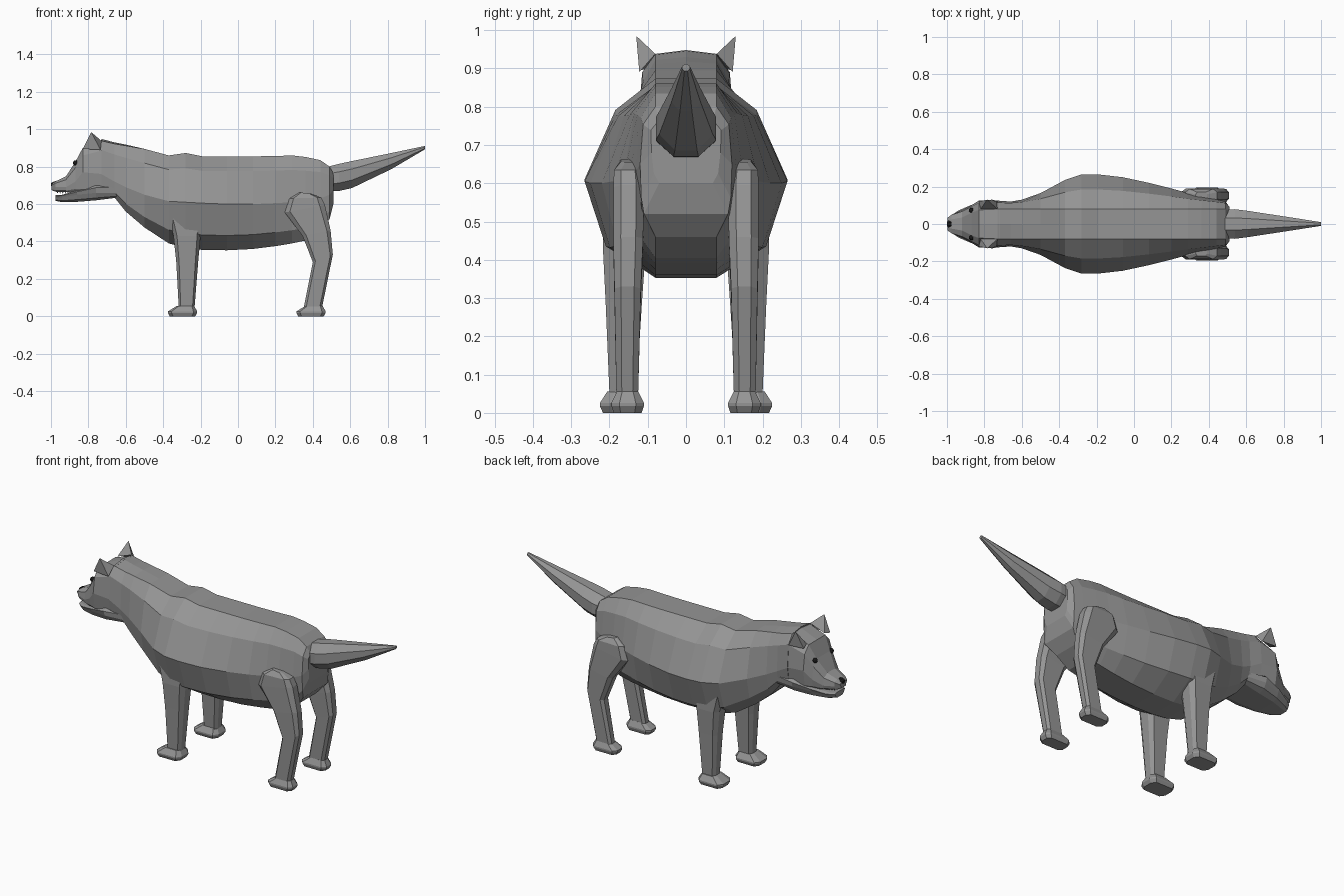
import bpy, bmesh
from math import cos, sin, pi
from mathutils import Vector


def mat(name, c):
    m = bpy.data.materials.new(name)
    m.diffuse_color = (*c, 1)
    return m


black = mat("black", (0.01, 0.01, 0.01))
fur = mat("dark grey fur", (0.3, 0.3, 0.3))


def loft(name, rings, material=fur):
    """Skin a list of equal-length point rings and cap both ends."""
    bm = bmesh.new()
    vs = [[bm.verts.new(p) for p in r] for r in rings]
    n = len(vs[0])
    for a, b in zip(vs, vs[1:]):
        for i in range(n):
            j = (i + 1) % n
            bm.faces.new((a[i], a[j], b[j], b[i]))
    bm.faces.new(vs[0])
    bm.faces.new(vs[-1])
    bmesh.ops.recalc_face_normals(bm, faces=bm.faces)
    me = bpy.data.meshes.new(name)
    bm.to_mesh(me)
    bm.free()
    ob = bpy.data.objects.new(name, me)
    bpy.context.collection.objects.link(ob)
    me.materials.append(material)
    return ob


def body_ring(x, top, bot, mid, w, wt=0.08, wb=0.08, ridge=0.0):
    """Cross-section with flat back and belly, widest at mid height."""
    half = [(wt, top - ridge), ((wt + w) / 2 + 0.012, mid + 0.69 * (top - mid)), (w, mid),
            (wb + 0.7 * (w - wb), mid - 0.68 * (mid - bot)), (wb, bot)]
    return [(x, 0, top)] + [(x, y, z) for y, z in half] + [(x, -y, z) for y, z in reversed(half)]


def oval_x(x, z0, z1, w, n=8):
    return [(x, w * cos(2 * pi * (i + .5) / n) / cos(pi / n),
             (z0 + z1) / 2 + (z1 - z0) / 2 * sin(2 * pi * (i + .5) / n) / cos(pi / n)) for i in range(n)]


def leg_ring(s, x0, x1, y0, y1, za, zb):
    """Chamfered box section; za/zb are the heights at front and back."""
    c = 0.25 * (y1 - y0)
    d = 0.13 * (x1 - x0)
    pts = [(x0, y0 + c), (x0, y1 - c), (x0 + d, y1), (x1 - d, y1),
           (x1, y1 - c), (x1, y0 + c), (x1 - d, y0), (x0 + d, y0)]
    return [(x, s * y, za + (zb - za) * (x - x0) / (x1 - x0)) for x, y in pts]


# Body and neck
loft("body", [body_ring(*r) for r in [
    (-0.73, 0.948, 0.63, 0.76, 0.125, 0.08, 0.08, 0.01), (-0.66, 0.93, 0.635, 0.72, 0.12, 0.08, 0.08, 0.008),
    (-0.60, 0.918, 0.56, 0.69, 0.13, 0.08, 0.08, 0.006), (-0.50, 0.895, 0.475, 0.65, 0.165),
    (-0.37, 0.86, 0.39, 0.615, 0.235), (-0.28, 0.873, 0.365, 0.61, 0.265),
    (-0.19, 0.855, 0.355, 0.605, 0.265), (-0.06, 0.855, 0.353, 0.6, 0.25),
    (0.08, 0.855, 0.36, 0.6, 0.22), (0.20, 0.857, 0.375, 0.605, 0.19),
    (0.29, 0.86, 0.39, 0.61, 0.165), (0.36, 0.852, 0.405, 0.615, 0.15),
    (0.44, 0.835, 0.46, 0.63, 0.132), (0.49, 0.80, 0.52, 0.65, 0.12, 0.08, 0.11),
    (0.51, 0.765, 0.60, 0.68, 0.09, 0.07, 0.07)]])

# Head tapering into the muzzle
loft("head", [body_ring(*r) for r in [
    (-0.72, 0.946, 0.635, 0.76, 0.122, 0.08, 0.08, 0.01), (-0.83, 0.90, 0.64, 0.77, 0.125, 0.075),
    (-0.87, 0.825, 0.662, 0.72, 0.10, 0.06, 0.08), (-0.92, 0.748, 0.664, 0.69, 0.075, 0.035, 0.06),
    (-0.975, 0.722, 0.666, 0.69, 0.05, 0.025, 0.035), (-0.998, 0.705, 0.675, 0.69, 0.025, 0.018, 0.02)]])

# Lower jaw
loft("lower_jaw", [body_ring(*r) for r in [
    (-0.64, 0.70, 0.635, 0.66, 0.11), (-0.76, 0.70, 0.62, 0.66, 0.122, 0.115, 0.07),
    (-0.86, 0.673, 0.612, 0.65, 0.098, 0.09, 0.06), (-0.94, 0.65, 0.61, 0.635, 0.065, 0.055, 0.035),
    (-0.975, 0.648, 0.617, 0.633, 0.038, 0.03, 0.02)]])

# Nose
loft("nose", [oval_x(-0.975, 0.69, 0.724, 0.02), oval_x(-0.992, 0.69, 0.717, 0.02),
              oval_x(-1.0, 0.697, 0.711, 0.012)], black)

# Tail
loft("tail", [oval_x(*r) for r in [
    (0.48, 0.668, 0.80, 0.075), (0.54, 0.67, 0.815, 0.079), (0.61, 0.686, 0.83, 0.07),
    (0.82, 0.787, 0.873, 0.038), (1.0, 0.893, 0.911, 0.01)]])

for s, side in ((1, "left"), (-1, "right")):
    # Front legs and hind legs, top to bottom
    loft("front_leg_" + side, [leg_ring(s, *r) for r in [
        (-0.375, -0.19, 0.10, 0.215, 0.545, 0.48), (-0.345, -0.2, 0.105, 0.217, 0.43, 0.43),
        (-0.33, -0.213, 0.115, 0.21, 0.29, 0.29), (-0.317, -0.232, 0.13, 0.2, 0.05, 0.05)]])
    loft("hind_leg_" + side, [leg_ring(s, *r) for r in [
        (0.33, 0.39, 0.125, 0.17, 0.663, 0.655), (0.275, 0.445, 0.115, 0.188, 0.63, 0.635),
        (0.25, 0.465, 0.11, 0.19, 0.555, 0.595), (0.345, 0.495, 0.112, 0.19, 0.43, 0.46),
        (0.40, 0.507, 0.118, 0.187, 0.29, 0.33), (0.352, 0.45, 0.125, 0.182, 0.05, 0.05)]])
    # Paws
    for label, cx, k in (("front", -0.297, 0.225), ("hind", 0.39, 0.195)):
        w = k - 0.11
        loft(label + "_paw_" + side, [
            leg_ring(s, cx + a, cx + b, 0.11 + c * w, k - c * w, z, z) for a, b, c, z in [
                (-0.03, 0.062, 0.17, 0.056), (-0.078, 0.079, 0, 0.026),
                (-0.078, 0.079, 0, 0.018), (-0.068, 0.068, 0.07, 0.0)]])
    # Ears
    base = [(-0.83, 0.12, 0.895), (-0.735, 0.122, 0.89), (-0.73, 0.08, 0.938), (-0.82, 0.08, 0.905)]
    tip = Vector((-0.785, 0.13, 0.985))
    flip = Vector((1, s, 1))
    loft("ear_" + side, [[Vector(p) * flip for p in base],
                         [tip.lerp(Vector(p), 0.02) * flip for p in base]])
    # Eyes
    bpy.ops.mesh.primitive_uv_sphere_add(segments=10, ring_count=6, radius=0.014,
                                         location=(-0.869, s * 0.073, 0.82))
    eye = bpy.context.object
    eye.name = "eye_" + side
    eye.data.materials.append(black)
    # Teeth
    for i in range(7):
        bpy.ops.mesh.primitive_cone_add(vertices=4, radius1=0.005, depth=0.012,
                                        location=(-0.965 + 0.014 * i, s * (0.034 + 0.004 * i), 0.662),
                                        rotation=(pi, 0, 0))
        bpy.context.object.name = "tooth_" + side
        bpy.context.object.data.materials.append(fur)
